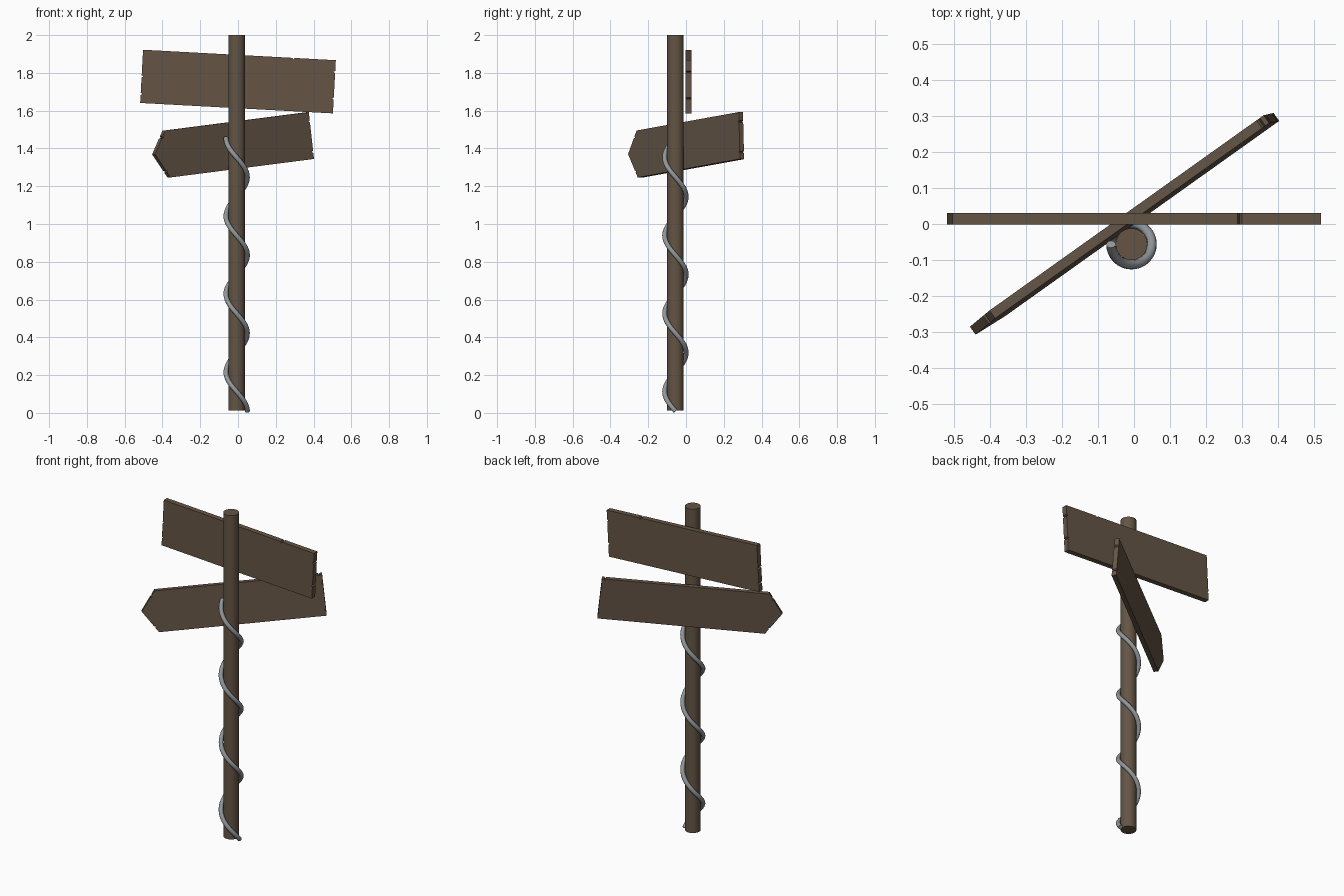
import bpy, bmesh, math
from mathutils import Matrix, Vector

if "Cube" in bpy.data.objects:
    bpy.data.objects.remove(bpy.data.objects["Cube"])


def material(name, rgb):
    m = bpy.data.materials.new(name)
    m.diffuse_color = (*rgb, 1)
    m.use_nodes = True
    m.node_tree.nodes["Principled BSDF"].inputs["Base Color"].default_value = m.diffuse_color
    return m


wood = material("brown wood", (0.128, 0.091, 0.060))
metal = material("grey vine", (0.29, 0.31, 0.325))
POST = Vector((-0.007, -0.056, 0))


def notched(points, nicks, depth=0.009, half=0.006):
    """Cut small V nicks into a clockwise outline: nicks = (edge index, fraction)."""
    out = []
    for i, p in enumerate(points):
        a, b = Vector(p), Vector(points[(i + 1) % len(points)])
        d = (b - a).normalized()
        inward = Vector((d.y, -d.x))
        out.append(a)
        for e, f in sorted(nicks):
            if e == i:
                c = a.lerp(b, f)
                out += [c - d * half, c + inward * depth, c + d * half]
    return out


def board(name, outline, thick, matrix):
    bm = bmesh.new()
    face = bm.faces.new([bm.verts.new((p.x, -thick / 2, p.y)) for p in outline])
    ext = bmesh.ops.extrude_face_region(bm, geom=[face])
    verts = [g for g in ext["geom"] if isinstance(g, bmesh.types.BMVert)]
    bmesh.ops.translate(bm, vec=(0, thick, 0), verts=verts)
    bmesh.ops.recalc_face_normals(bm, faces=bm.faces)
    bm.transform(matrix)
    me = bpy.data.meshes.new(name)
    bm.to_mesh(me)
    bm.free()
    me.materials.append(wood)
    ob = bpy.data.objects.new(name, me)
    bpy.context.collection.objects.link(ob)


def rot(deg, axis):
    return Matrix.Rotation(math.radians(deg), 4, axis)


# Post
bpy.ops.mesh.primitive_cylinder_add(vertices=32, radius=0.044, depth=1.988,
                                    location=POST + Vector((0, 0, 1.006)))
post = bpy.context.object
post.name = "post"
post.data.materials.append(wood)
bpy.ops.object.shade_smooth_by_angle(angle=math.radians(40))

# Upper rectangular sign, slightly tilted
w, h = 0.511, 0.141
upper = notched([(-w, -h), (-w, h), (w, h), (w, -h)],
                [(0, 0.17), (0, 0.5), (1, 0.78), (2, 0.22), (2, 0.72)])
board("upper_sign", upper, 0.032,
      Matrix.Translation((0, 0.014, 1.754)) @ rot(3.1, 'Y'))

# Lower arrow sign, turned, leaning and tilted
w, h = 0.469, 0.125
lower = notched([(-w, -h), (-w - 0.083, 0.008), (-w, h), (w, h), (w, -h)],
                [(0, 0.25), (1, 0.72), (3, 0.2), (3, 0.85), (2, 0.98)])
board("lower_arrow_sign", lower, 0.027,
      Matrix.Translation((0.001, 0.023, 1.419)) @ rot(35.2, 'Z')
      @ rot(-2.5, 'X') @ rot(-6, 'Y'))

# Vine: helix wound round the post
cu = bpy.data.curves.new("vine", 'CURVE')
cu.dimensions = '3D'
cu.bevel_depth = 0.013
cu.bevel_resolution = 3
cu.use_fill_caps = True
sp = cu.splines.new('POLY')
n, turns, z0, z1 = 112, 3.5, 0.009, 1.455
sp.points.add(n)
for i, p in enumerate(sp.points):
    t = i / n
    a = -2 * math.pi * turns * t
    # rising from the right side, across the front, to the left, then behind
    p.co = (POST.x + 0.057 * math.cos(a), POST.y + 0.057 * math.sin(a),
            z0 + (z1 - z0) * t, 1)
vine = bpy.data.objects.new("vine", cu)
bpy.context.collection.objects.link(vine)
cu.materials.append(metal)
bpy.ops.object.select_all(action='DESELECT')
vine.select_set(True)
bpy.context.view_layer.objects.active = vine
bpy.ops.object.convert(target='MESH')
bpy.ops.object.shade_smooth_by_angle(angle=math.radians(50))
